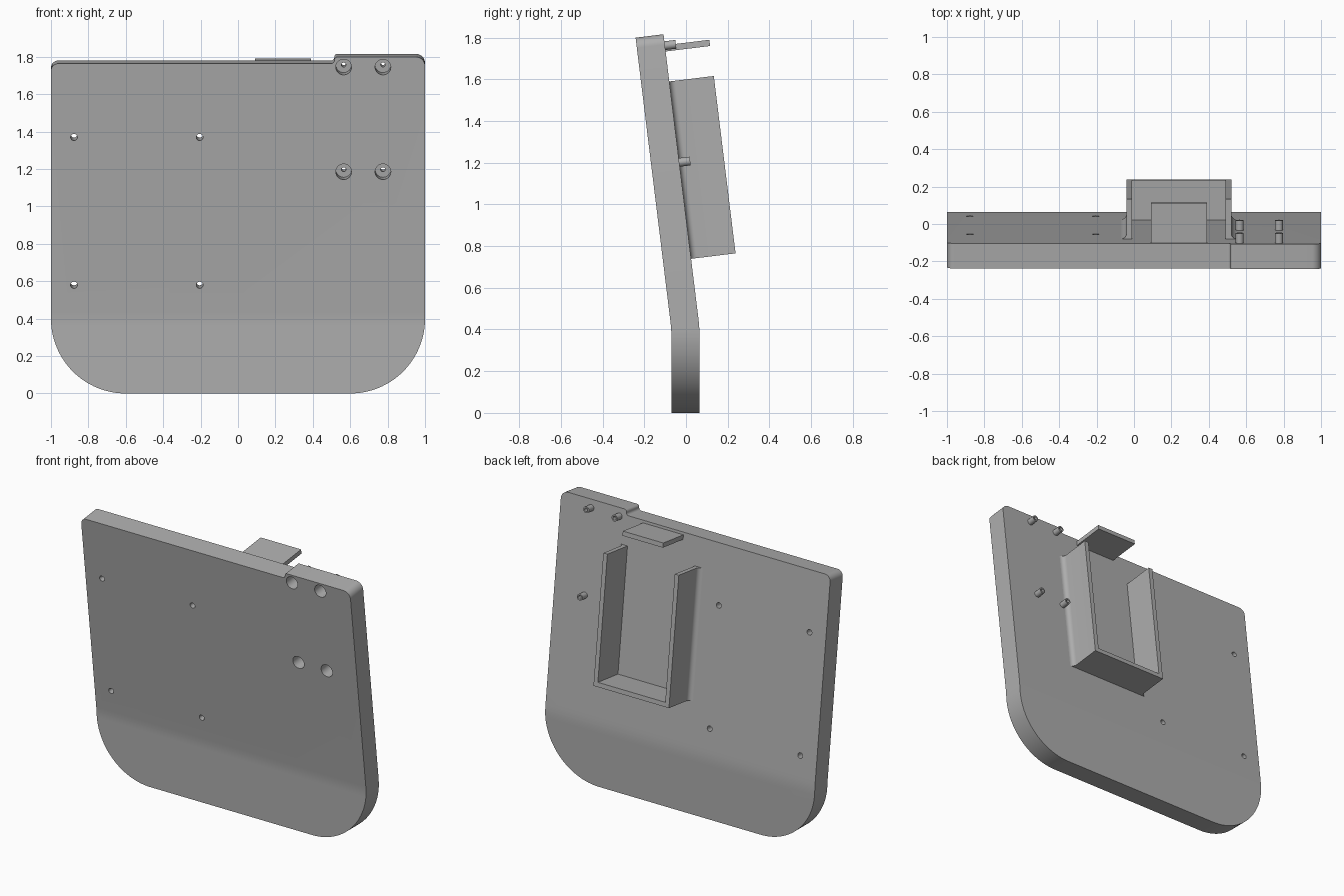
import bpy, bmesh
from math import sin, cos, tan, pi, radians
from mathutils import Matrix, Vector

cube = bpy.data.objects.get("Cube")
if cube:
    bpy.data.objects.remove(cube, do_unlink=True)

ANGLE = radians(7)
THICK = 0.135          # panel thickness
BACK = 0.35            # how far the holder and shelf reach behind the panel front
FRONT_Y, BEND_Z = -0.07, 0.4
# Leaning frame: x across, y through the panel, z up along it
TILT = Matrix.Translation((0, FRONT_Y, BEND_Z)) @ Matrix.Rotation(ANGLE, 4, 'X')

grey = bpy.data.materials.new("plain grey")
grey.use_nodes = True
color = (0.42, 0.42, 0.42, 1)
grey.diffuse_color = color
grey.node_tree.nodes["Principled BSDF"].inputs["Base Color"].default_value = color


def add_object(name, bm, matrix=TILT):
    bmesh.ops.recalc_face_normals(bm, faces=bm.faces)
    mesh = bpy.data.meshes.new(name)
    bm.to_mesh(mesh)
    bm.free()
    mesh.materials.append(grey)
    obj = bpy.data.objects.new(name, mesh)
    obj.matrix_world = matrix
    bpy.context.collection.objects.link(obj)
    return obj


def prism(points, direction):
    bm = bmesh.new()
    face = bm.faces.new([bm.verts.new(p) for p in points])
    new = bmesh.ops.extrude_face_region(bm, geom=[face])["geom"]
    bmesh.ops.translate(bm, vec=direction, verts=[v for v in new if isinstance(v, bmesh.types.BMVert)])
    return bm


def box(name, x, y, z):
    pts = [(x[0], y[0], z[0]), (x[1], y[0], z[0]), (x[1], y[1], z[0]), (x[0], y[1], z[0])]
    return add_object(name, prism(pts, (0, 0, z[1] - z[0])))


def cylinder(name, x, up, radius, y0, y1):
    bm = bmesh.new()
    place = Matrix.Translation((x, (y0 + y1) / 2, up)) @ Matrix.Rotation(pi / 2, 4, 'X')
    bmesh.ops.create_cone(bm, cap_ends=True, segments=32, radius1=radius, radius2=radius,
                          depth=y1 - y0, matrix=place)
    return add_object(name, bm)


def drill(obj, cutters):
    for c in cutters:
        c.hide_render = True
        mod = obj.modifiers.new("hole", 'BOOLEAN')
        mod.operation, mod.solver, mod.object = 'DIFFERENCE', 'EXACT', c
        bpy.context.view_layer.objects.active = obj
        bpy.ops.object.modifier_apply(modifier=mod.name)
        bpy.data.objects.remove(c, do_unlink=True)


def rounded(corners):
    """Round right-angled corners given as (x, z, radius)."""
    out = []
    for i, (x, z, r) in enumerate(corners):
        p = Vector((x, 0, z))
        prev, nxt = corners[i - 1], corners[(i + 1) % len(corners)]
        a = (Vector((prev[0], 0, prev[1])) - p).normalized()
        b = (Vector((nxt[0], 0, nxt[1])) - p).normalized()
        steps = 32 if r > 0.1 else 8
        for k in range(steps + 1):
            t = pi / 2 * k / steps
            out.append(p + r * (a + b - b * cos(t) - a * sin(t)))
    return out


# Panel: rounded outline with a small step along the top, bent forward
outline = rounded([(-1, 0, 0.4), (1, 0, 0.4), (1, 1.81, 0.05), (0.515, 1.81, 0.017),
                   (0.515, 1.774, 0.017), (-1, 1.774, 0.04)])
bm = prism(outline, (0, THICK, 0))
RADIUS = 0.6
start = BEND_Z - RADIUS * tan(ANGLE / 2)
length = RADIUS * ANGLE
for k in range(7):
    bmesh.ops.bisect_plane(bm, geom=bm.verts[:] + bm.edges[:] + bm.faces[:], dist=1e-5,
                           plane_co=(0, 0, start + length * k / 6), plane_no=(0, 0, 1))
for v in bm.verts:
    x, n, s = v.co
    t = min(max((s - start) / length, 0), 1) * ANGLE
    rest = s - start - t * RADIUS
    v.co = (x, FRONT_Y - RADIUS * (1 - cos(t)) + n * cos(t) - rest * sin(t),
            start + RADIUS * sin(t) + n * sin(t) + rest * cos(t))
panel = add_object("panel", bm, Matrix())

# Small through holes
drill(panel, [cylinder("hole_cutter", x, up, 0.018, -0.05, 0.2)
              for x in (-0.877, -0.205) for up in (0.181, 0.977)])

# Counterbored holes with hollow standoffs behind them
for i, (x, up) in enumerate((x, up) for x in (0.565, 0.775) for up in (0.791, 1.355)):
    drill(panel, [cylinder("bore_cutter", x, up, 0.042, -0.05, 0.1),
                  cylinder("screw_cutter", x, up, 0.012, 0.05, 0.25)])
    standoff = cylinder(f"standoff_{i + 1}", x, up, 0.021, THICK - 0.005, 0.188)
    drill(standoff, [cylinder("screw_cutter", x, up, 0.012, 0.05, 0.25)])

# Holder: two side walls flared where they meet the panel, and a bottom wall
MID, INNER, OUTER, FLARE = 0.24, 0.25, 0.28, 0.03
LOW, HIGH = 0.325, 1.182
for name, side in (("holder_left_wall", 1), ("holder_right_wall", -1)):
    profile = [(INNER, THICK - 0.004), (INNER, BACK), (OUTER, BACK)]
    for k in range(9):
        t = pi / 2 * k / 8
        profile.append((OUTER + FLARE * (1 - cos(t)), THICK + FLARE * (1 - sin(t))))
    profile.append((OUTER + FLARE, THICK - 0.004))
    add_object(name, prism([(MID + side * d, n, LOW) for d, n in profile], (0, 0, HIGH - LOW)))
box("holder_bottom_wall", (MID - INNER, MID + INNER), (THICK - 0.004, BACK), (LOW, LOW + 0.03))

# Shelf above the holder
box("shelf", (0.09, 0.39), (THICK - 0.004, BACK), (1.327, 1.357))

# Smooth curved faces, keep edges sharp
bpy.ops.object.select_all(action='DESELECT')
for obj in bpy.context.scene.objects:
    if obj.type == 'MESH':
        obj.select_set(True)
        bpy.context.view_layer.objects.active = obj
bpy.ops.object.shade_smooth_by_angle(angle=radians(30))
